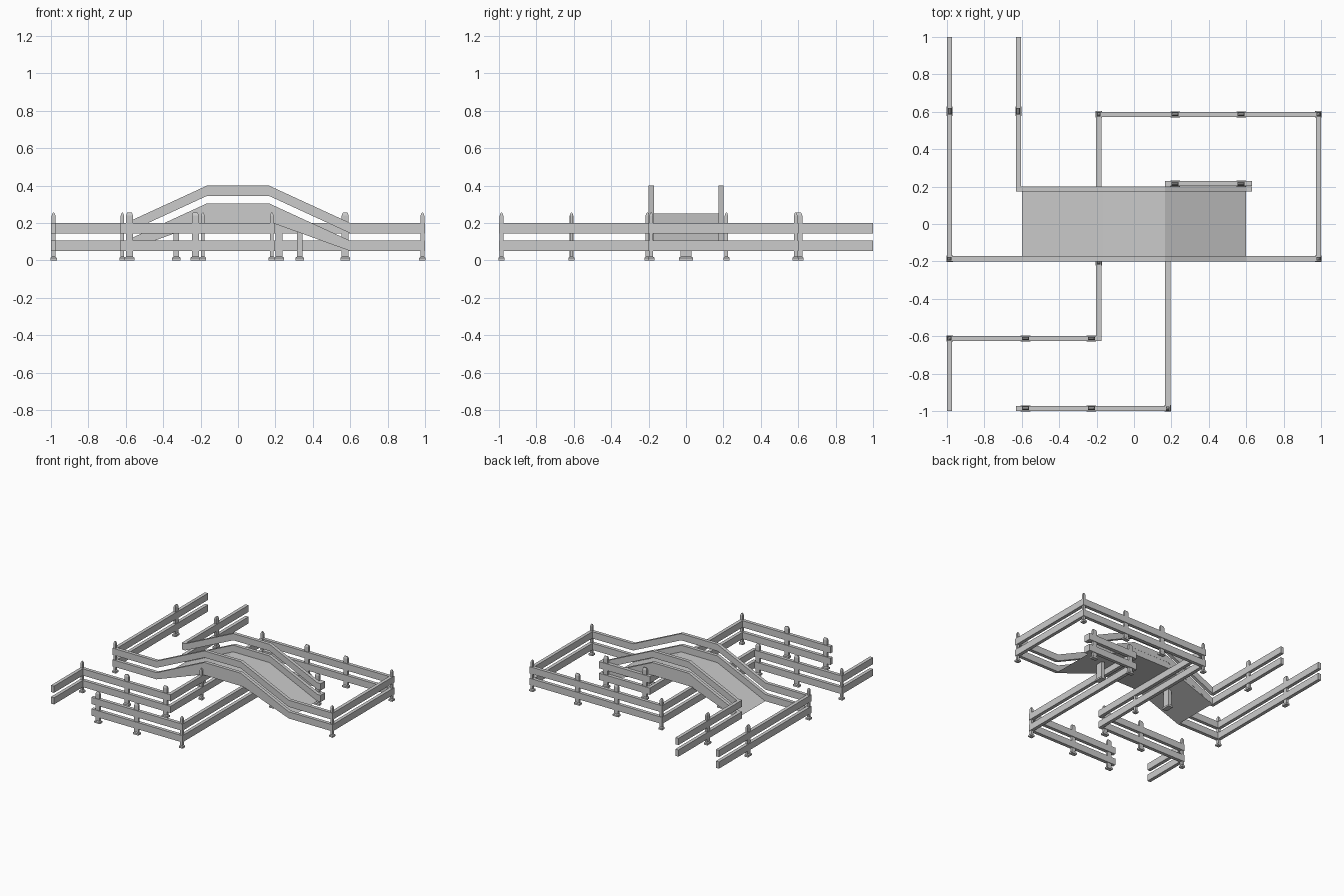
import bpy, bmesh

if "Cube" in bpy.data.objects:
    bpy.data.objects.remove(bpy.data.objects["Cube"])

T = 0.014                 # half thickness of a rail
LEVELS = (0.05, 0.145)    # undersides of the two rails
H = 0.055                 # rail height
RISE = 0.2                # how far the bridge climbs


def prism(name, profile, y0, y1, turn=False):
    """Extrude an (along, z) outline from y0 to y1; turn swaps x and y."""
    bm = bmesh.new()
    pos = lambda a, b, z: (b, a, z) if turn else (a, b, z)
    f = bm.faces.new([bm.verts.new(pos(a, y0, z)) for a, z in profile])
    ext = bmesh.ops.extrude_face_region(bm, geom=[f])
    d = pos(0, y1 - y0, 0)
    bmesh.ops.translate(bm, vec=d, verts=[v for v in ext["geom"]
                                          if isinstance(v, bmesh.types.BMVert)])
    bmesh.ops.recalc_face_normals(bm, faces=bm.faces)
    me = bpy.data.meshes.new(name)
    bm.to_mesh(me)
    bm.free()
    ob = bpy.data.objects.new(name, me)
    bpy.context.collection.objects.link(ob)
    return ob


def rails(name, line, c, turn=False):
    """Two boards following a line of (along, rise) points, centred at c."""
    for z in LEVELS:
        out = [(a, z + r) for a, r in line] + [(a, z + H + r) for a, r in line[::-1]]
        prism(name, out, c - T, c + T, turn)


def post(name, x, y, w, d, top, foot=0.007, cap=0.016):
    """Stacked rectangular sections: foot, shaft and tapered cap."""
    bm = bmesh.new()
    secs = [(0, foot), (0.014, foot), (0.02, 0), (top - cap, 0)]
    secs += [(top - cap * 0.35, -min(w, d) * 0.18), (top, -min(w, d) * 0.34)] if cap else []
    rings = []
    for z, g in secs:
        a, b = w / 2 + g, d / 2 + g
        rings.append([bm.verts.new((x + i * a, y + j * b, z))
                      for i, j in ((-1, -1), (1, -1), (1, 1), (-1, 1))])
    for r, s in zip(rings, rings[1:]):
        for i in range(4):
            k = (i + 1) % 4
            bm.faces.new((r[i], r[k], s[k], s[i]))
    bm.faces.new(rings[0][::-1])
    bm.faces.new(rings[-1])
    me = bpy.data.meshes.new(name)
    bm.to_mesh(me)
    bm.free()
    bpy.context.collection.objects.link(bpy.data.objects.new(name, me))


# Fence runs along x: (start, end, y)
for a, b, c in [(-0.2, 1, 0.586), (-1, -0.174, -0.612),
                (-0.632, 0.195, -0.986), (0.167, 0.63, 0.216)]:
    rails("fence_rail_x", [(a, 0), (b, 0)], c)

# Fence runs along y: (start, end, x)
for a, b, c in [(-0.2, 1, -0.986), (0.174, 1, -0.618), (-0.2, 0.6, 0.986),
                (-0.626, 0.6, -0.188), (-1, -0.598, -0.986), (-1, 0.23, 0.181)]:
    rails("fence_rail_y", [(a, 0), (b, 0)], c, True)

# Arched bridge rails with level ends
hump = [(-0.6, 0), (-0.165, RISE), (0.165, RISE), (0.6, 0)]
rails("bridge_front_rail", [(-1, 0)] + hump + [(1, 0)], -0.186)
rails("bridge_back_rail", [(-0.632, 0)] + hump + [(0.63, 0)], 0.187)

# Bridge deck, tapering to thin ends
prism("bridge_deck", [(-0.6, 0.05), (-0.185, 0.2), (0.185, 0.2), (0.6, 0.05),
                      (0.165, 0.25), (-0.165, 0.25)], -0.199, 0.2)

# Bridge supports
for s in (-1, 1):
    post("bridge_support", s * 0.33, 0, 0.03, 0.06, 0.155, cap=0)

# Corner posts
for x, y in [(-0.986, -0.186), (0.986, -0.186), (0.986, 0.586), (-0.188, 0.586),
             (-0.188, -0.206), (-0.986, -0.612), (0.181, -0.986)]:
    post("corner_post", x, y, 0.02, 0.02, 0.255)

# Wide intermediate posts
for y, xs in [(0.586, (0.22, 0.573)), (0.216, (0.22, 0.573)),
              (-0.612, (-0.58, -0.228)), (-0.986, (-0.58, -0.228))]:
    for x in xs:
        post("fence_post", x, y, 0.037, 0.018, 0.255)
for x in (-0.986, -0.618):
    post("fence_post", x, 0.603, 0.018, 0.037, 0.255)
